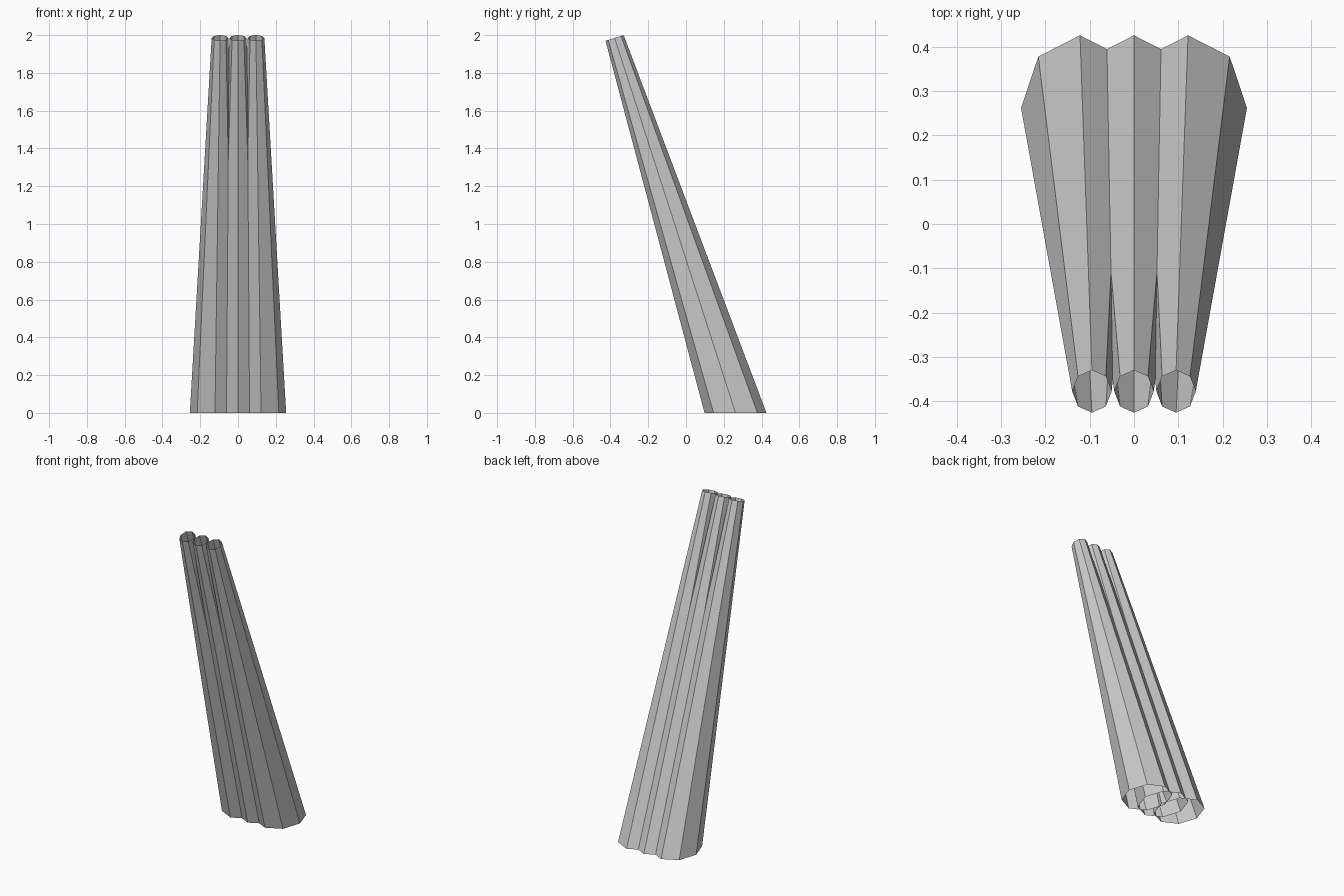
import bpy, bmesh
from math import sin, cos, tau

if "Cube" in bpy.data.objects:
    bpy.data.objects.remove(bpy.data.objects["Cube"])

SIDES = 8


def ring(bm, centre, rx, ry, slope):
    """Octagonal ring, sheared in z along y by slope."""
    cx, cy, cz = centre
    return [bm.verts.new((cx + rx * cos(tau * i / SIDES),
                          cy + ry * sin(tau * i / SIDES),
                          cz + slope * ry * sin(tau * i / SIDES)))
            for i in range(SIDES)]


def tapered_tube(name, side):
    """Open leaning tube: wide level foot, narrow tilted mouth."""
    bm = bmesh.new()
    foot = ring(bm, (side * 0.122, 0.262, 0), 0.133, 0.164, 0)
    mouth = ring(bm, (side * 0.095, -0.378, 1.985), 0.0445, 0.048, 0.31)
    for i in range(SIDES):
        j = (i + 1) % SIDES
        bm.faces.new((foot[i], foot[j], mouth[j], mouth[i]))
    mesh = bpy.data.meshes.new(name)
    bm.to_mesh(mesh)
    bm.free()
    obj = bpy.data.objects.new(name, mesh)
    bpy.context.collection.objects.link(obj)


# Three overlapping tubes side by side
for name, side in (("left_tube", -1), ("middle_tube", 0), ("right_tube", 1)):
    tapered_tube(name, side)
